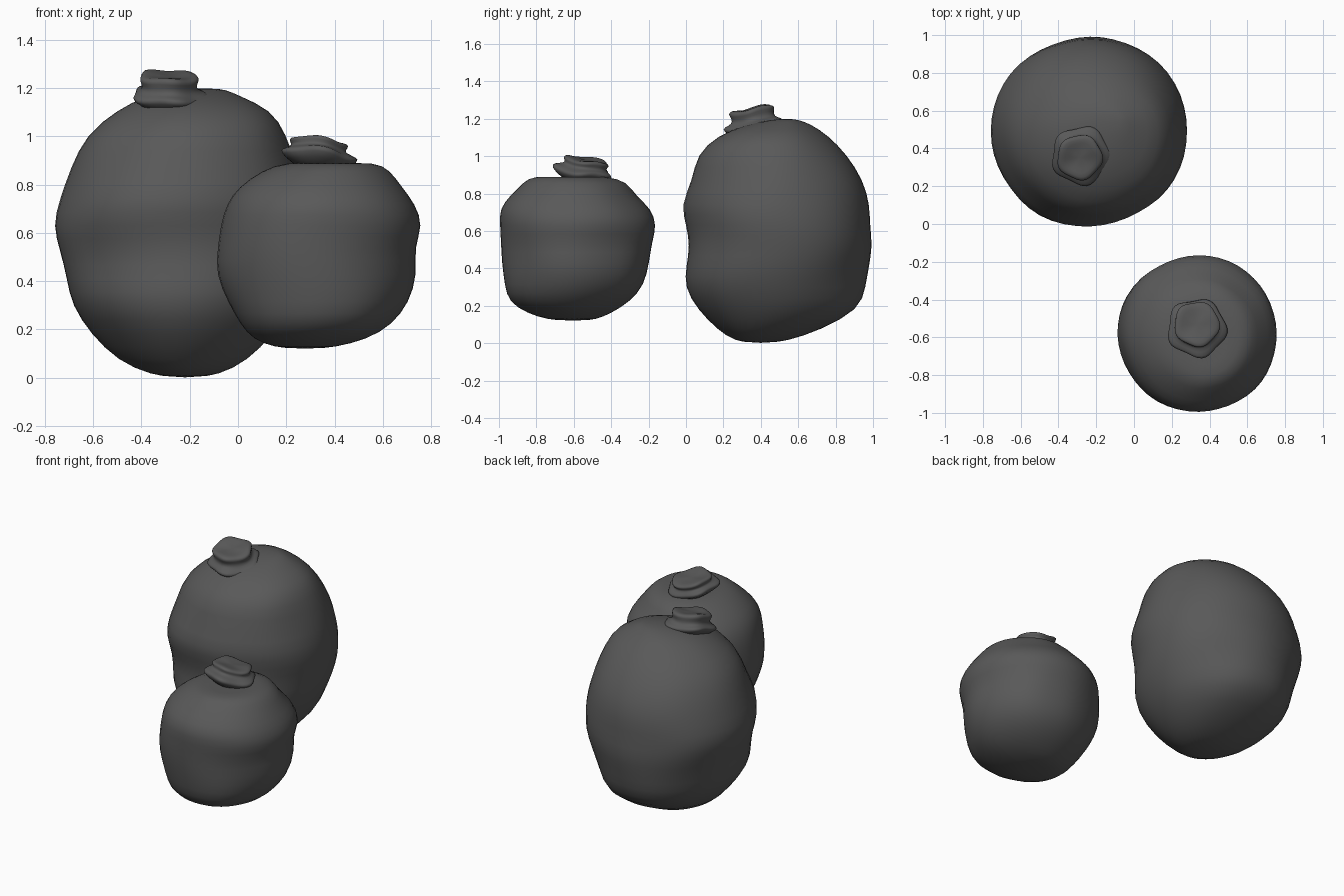
import bpy, bmesh
from math import sin, cos, pi, radians
from mathutils import Matrix, Vector, noise

if "Cube" in bpy.data.objects:
    bpy.data.objects.remove(bpy.data.objects["Cube"])

skin = bpy.data.materials.new("dark_skin")
skin.diffuse_color = (0.1, 0.1, 0.1, 1)
skin.use_nodes = True
skin.node_tree.nodes["Principled BSDF"].inputs["Base Color"].default_value = skin.diffuse_color


def loft(name, rings, bottom, top, matrix=None):
    """Skin a stack of closed rings, capped by a point at each end."""
    bm = bmesh.new()
    loops = [[bm.verts.new(p) for p in ring] for ring in rings]
    n = len(loops[0])
    lo, hi = bm.verts.new(bottom), bm.verts.new(top)
    for i in range(n):
        j = (i + 1) % n
        for a, b in zip(loops, loops[1:]):
            bm.faces.new((a[i], a[j], b[j], b[i]))
        bm.faces.new((lo, loops[0][j], loops[0][i]))
        bm.faces.new((hi, loops[-1][i], loops[-1][j]))
    if matrix:
        bm.transform(matrix)
    mesh = bpy.data.meshes.new(name)
    bm.to_mesh(mesh)
    bm.free()
    mesh.materials.append(skin)
    obj = bpy.data.objects.new(name, mesh)
    bpy.context.collection.objects.link(obj)
    sub = obj.modifiers.new("smooth", 'SUBSURF')
    sub.levels = sub.render_levels = 1
    for p in mesh.polygons:
        p.use_smooth = True
    return obj


def berry(name, rows, bottom, top, seed):
    """Lumpy body from rows of (z, x min, x max, y min, y max)."""
    rings = []
    for z, x0, x1, y0, y1 in rows:
        ring = []
        for i in range(24):
            a = 2 * pi * i / 24
            c, s = cos(a), sin(a)
            bump = noise.noise(Vector((c * 1.6 + seed, s * 1.6, z * 4)))
            # lumps fade out at the four measured extremes
            k = 1.008 + 0.05 * bump * abs(sin(2 * a))
            ring.append(((x0 + x1) / 2 + (x1 - x0) / 2 * c * k,
                         (y0 + y1) / 2 + (y1 - y0) / 2 * s * k, z))
        rings.append(ring)
    return loft(name, rings, bottom, top)


def crown(name, loc, tilt_x, tilt_y, height, shift):
    """Ragged skirt, pinched waist and a dimpled cap."""
    profile = [(0.10, -0.05, 0), (0.165, 0.0, 0.10), (0.155, 0.018, 0.10),
               (0.115, 0.03, 0.03), (0.115, 0.6 * height, 0.04),
               (0.128, 0.85 * height, 0.07), (0.105, height, 0.07),
               (0.06, 0.9 * height, 0.02)]
    rings = []
    for level, (r, z, rag) in enumerate(profile):
        off = min(level / 4, 1)
        ring = []
        for i in range(20):
            a = 2 * pi * i / 20
            k = 1 + rag * cos(5 * a + 0.6)
            ring.append((r * k * cos(a) + shift[0] * off,
                         r * k * sin(a) + shift[1] * off,
                         z + 0.1 * rag * sin(3 * a)))
        rings.append(ring)
    m = (Matrix.Translation(loc) @ Matrix.Rotation(radians(tilt_x), 4, 'X')
         @ Matrix.Rotation(radians(tilt_y), 4, 'Y'))
    return loft(name, rings, (0, 0, -0.06), (shift[0], shift[1], 0.88 * height), m)


# Large berry at the back left
berry("large_berry", [
    (0.01, -0.36, -0.08, 0.26, 0.54), (0.07, -0.50, 0.04, 0.17, 0.72),
    (0.18, -0.61, 0.15, 0.06, 0.93), (0.30, -0.69, 0.21, -0.01, 0.96),
    (0.41, -0.71, 0.25, 0.00, 0.98), (0.52, -0.735, 0.27, 0.02, 1.00),
    (0.63, -0.77, 0.285, 0.00, 0.985), (0.74, -0.74, 0.28, -0.03, 0.985),
    (0.87, -0.695, 0.25, 0.035, 0.95), (1.01, -0.63, 0.20, 0.055, 0.86),
    (1.11, -0.50, 0.14, 0.17, 0.76), (1.17, -0.38, 0.0, 0.32, 0.67),
    (1.195, -0.24, -0.05, 0.46, 0.60)],
    (-0.22, 0.4, 0.0), (-0.14, 0.54, 1.20), 1.3)
crown("large_crown", (-0.275, 0.36, 1.16), 12, 2, 0.10, (-0.015, 0.01))

# Small berry at the front right
berry("small_berry", [
    (0.125, 0.15, 0.40, -0.74, -0.48), (0.16, 0.06, 0.54, -0.85, -0.40),
    (0.22, 0.01, 0.64, -0.95, -0.30), (0.31, -0.04, 0.71, -0.97, -0.22),
    (0.43, -0.095, 0.745, -0.985, -0.195), (0.54, -0.085, 0.73, -0.99, -0.18),
    (0.63, -0.075, 0.77, -0.995, -0.155), (0.72, -0.05, 0.735, -1.0, -0.185),
    (0.79, 0.0, 0.68, -0.94, -0.27), (0.86, 0.10, 0.63, -0.87, -0.31),
    (0.895, 0.20, 0.57, -0.82, -0.42)],
    (0.28, -0.6, 0.12), (0.36, -0.62, 0.88), 5.7)
crown("small_crown", (0.335, -0.56, 0.915), -9, 7, 0.075, (-0.01, 0.02))
